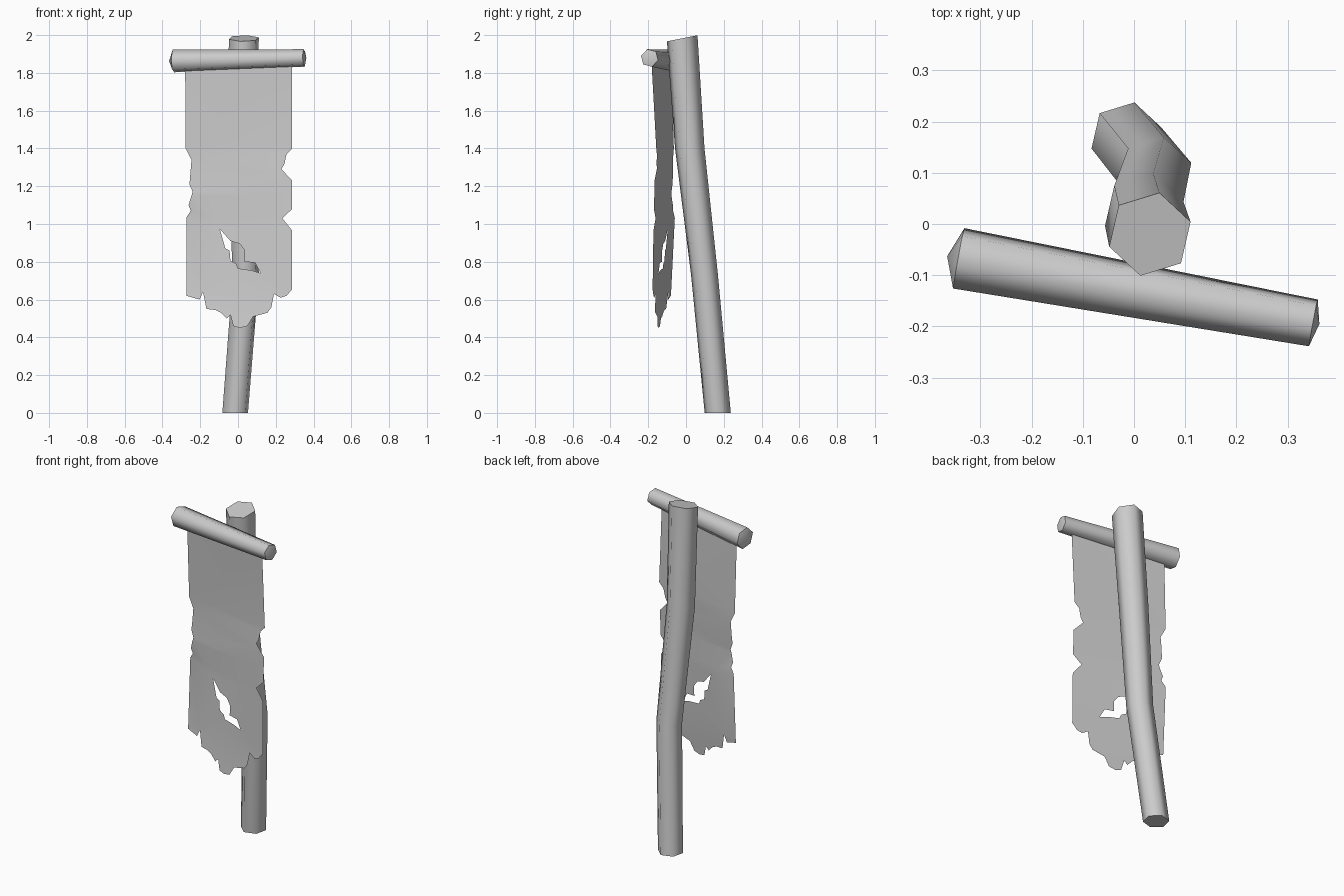
import bpy, bmesh
from math import cos, sin, radians
from mathutils import Vector

if "Cube" in bpy.data.objects:
    bpy.data.objects.remove(bpy.data.objects["Cube"])


def finish(name, bm, angle):
    mesh = bpy.data.meshes.new(name)
    bm.to_mesh(mesh)
    bm.free()
    obj = bpy.data.objects.new(name, mesh)
    bpy.context.collection.objects.link(obj)
    bpy.ops.object.select_all(action='DESELECT')
    obj.select_set(True)
    bpy.context.view_layer.objects.active = obj
    bpy.ops.object.shade_smooth_by_angle(angle=radians(angle))
    return obj


def hex_loft(name, rings, u, v, turn, tips=None, cap_tilt=0):
    """Six-sided loft; rings are (centre, radius); tips give pointed ends."""
    bm = bmesh.new()
    loops = []
    for c, r in rings:
        loops.append([bm.verts.new(Vector(c) + r * (cos(radians(turn + 60 * i)) * u
                                                    + sin(radians(turn + 60 * i)) * v))
                      for i in range(6)])
    for a, b in zip(loops, loops[1:]):
        for i in range(6):
            j = (i + 1) % 6
            bm.faces.new((a[i], a[j], b[j], b[i]))
    for vert in loops[-1]:
        vert.co.z += cap_tilt * (vert.co.y - rings[-1][0][1])
    for k, loop in enumerate((loops[0], loops[-1])):
        if tips:
            t = bm.verts.new(tips[k])
            for i in range(6):
                bm.faces.new((loop[i], loop[(i + 1) % 6], t))
        else:
            bm.faces.new(loop)
    bmesh.ops.recalc_face_normals(bm, faces=bm.faces)
    return finish(name, bm, 65)


# Crooked pole with a slanted top
hex_loft("pole", [((-0.015, 0.168, 0.0), 0.071), ((0.042, 0.098, 0.73), 0.073),
                  ((0.02, 0.02, 1.4), 0.08), ((0.031, -0.02, 1.983), 0.083)],
         Vector((1, 0, 0)), Vector((0, 1, 0)), 17, cap_tilt=0.2)

# Tapered crossbar with blunt pointed ends
left, right = Vector((-0.342, -0.067, 1.863)), Vector((0.35, -0.193, 1.879))
axis = (right - left).normalized()
u = axis.cross(Vector((0, 0, 1))).normalized()
v = u.cross(axis)
hex_loft("crossbar", [(left, 0.062), (right, 0.048)], u, v, 15,
         tips=[left - axis * 0.023, right + axis * 0.012])

# Torn banner: ragged outline and hole as (x, z)
outline = [(-.28, 1.87), (.287, 1.87), (.287, 1.40), (.257, 1.37), (.246, 1.32), (.23, 1.29),
           (.287, 1.23), (.287, 1.08), (.235, 1.03), (.287, .965), (.287, .655), (.257, .62),
           (.225, .61), (.19, .63), (.177, .56), (.156, .53), (.08, .51), (.05, .46),
           (.01, .45), (-.025, .46), (-.04, .52), (-.06, .50), (-.09, .53), (-.12, .545),
           (-.167, .55), (-.185, .64), (-.204, .60), (-.273, .62), (-.273, 1.035), (-.25, 1.07),
           (-.262, 1.10), (-.24, 1.17), (-.257, 1.21), (-.246, 1.34), (-.277, 1.40)]
hole = [(-.097, .975), (-.04, .91), (.01, .895), (.035, .86), (.035, .80), (.09, .795),
        (.12, .74), (.07, .755), (0, .765), (-.01, .79), (-.04, .805), (-.045, .86), (-.067, .87)]
# Drape of the cloth: z -> (y at centre, sideways slope)
drape = [(0.45, -.143, -.17), (0.63, -.127, -.175), (1.03, -.114, -.20),
         (1.15, -.119, -.17), (1.27, -.114, -.18), (1.40, -.110, -.165), (1.87, -.131, -.182)]


def cloth_y(x, z):
    for a, b in zip(drape, drape[1:]):
        if z <= b[0] or b is drape[-1]:
            t = (z - a[0]) / (b[0] - a[0])
            return a[1] + t * (b[1] - a[1]) + x * (a[2] + t * (b[2] - a[2]))


bm = bmesh.new()
for loop in (outline, hole):
    vs = [bm.verts.new((x, 0, z)) for x, z in loop]
    for i, vert in enumerate(vs):
        bm.edges.new((vert, vs[(i + 1) % len(vs)]))
bmesh.ops.triangle_fill(bm, edges=bm.edges[:], use_beauty=True, normal=(0, -1, 0))
for z, _, _ in drape[1:-1]:
    bmesh.ops.bisect_plane(bm, geom=bm.verts[:] + bm.edges[:] + bm.faces[:],
                           plane_co=(0, 0, z), plane_no=(0, 0, 1), dist=0.0005)
for vert in bm.verts:
    vert.co.y = cloth_y(vert.co.x, vert.co.z)
finish("banner_cloth", bm, 40)
